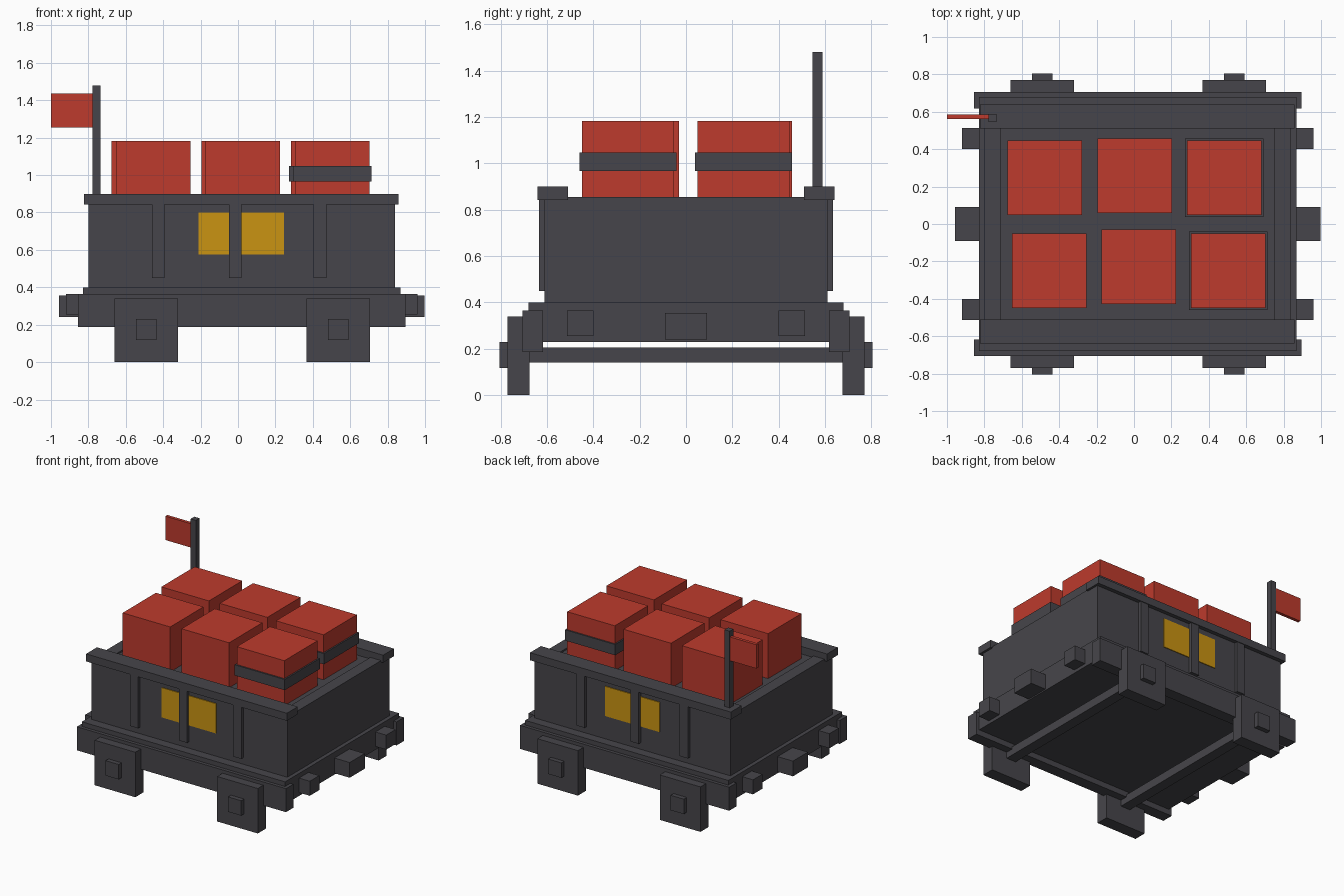
import bpy
import bmesh

default = bpy.data.objects.get("Cube")
if default:
    bpy.data.objects.remove(default, do_unlink=True)


def material(name, rgb):
    m = bpy.data.materials.new(name)
    m.use_nodes = True
    m.diffuse_color = (*rgb, 1)
    m.node_tree.nodes["Principled BSDF"].inputs["Base Color"].default_value = (*rgb, 1)
    return m


IRON = material("dark grey", (0.062, 0.060, 0.069))
RED = material("red", (0.51, 0.043, 0.026))
YELLOW = material("amber yellow", (0.59, 0.295, 0.006))


def box(name, x, y, z, mat=IRON):
    """Flat-faced box spanning the three (min, max) ranges."""
    bm = bmesh.new()
    bmesh.ops.create_cube(bm, size=1)
    for v in bm.verts:
        v.co = [r[0] if c < 0 else r[1] for c, r in zip(v.co, (x, y, z))]
    mesh = bpy.data.meshes.new(name)
    bm.to_mesh(mesh)
    bm.free()
    mesh.materials.append(mat)
    ob = bpy.data.objects.new(name, mesh)
    bpy.context.collection.objects.link(ob)
    return ob


def span(centre, half):
    return (centre - half, centre + half)


def side(s, inner, outer):
    """Range from inner to outer, on the side given by the sign s."""
    return tuple(sorted((s * inner, s * outer)))


MID = 0.02                      # lengthwise centre of the wagon
WHEELS = (-0.49, 0.535)         # wheel centres along x

# Chassis and body
box("chassis", span(MID, 0.85), (-0.68, 0.68), (0.23, 0.40))
box("body", span(MID, 0.82), (-0.61, 0.61), (0.40, 0.843))

for s, label in ((-1, "front"), (1, "back")):
    # Long beam, top rail, wall ribs and windows
    box(f"{label}_beam", span(MID, 0.875), side(s, 0.617, 0.705), (0.187, 0.365))
    box(f"{label}_rail", span(MID - 0.003, 0.84), side(s, 0.51, 0.64), (0.843, 0.90))
    for i, x in enumerate((-0.426, -0.015, 0.438)):
        box(f"{label}_rib_{i + 1}", span(x, 0.034), side(s, 0.60, 0.635), (0.45, 0.85))
    for part, x in (("a", (-0.21, -0.049)), ("b", (0.019, 0.246))):
        box(f"{label}_window_{part}", x, side(s, 0.608, 0.616), (0.575, 0.80), YELLOW)
    # Square wheels with hubs
    for i, x in enumerate(WHEELS):
        box(f"{label}_wheel_{i + 1}", span(x, 0.17), side(s, 0.675, 0.77), (0, 0.34))
        box(f"{label}_hub_{i + 1}", span(x, 0.055), side(s, 0.76, 0.805), (0.117, 0.23))

# Axles
for i, x in enumerate(WHEELS):
    box(f"axle_{i + 1}", span(x, 0.04), (-0.69, 0.69), (0.14, 0.205))

for s, label in ((-1, "right"), (1, "left")):
    # End boards, couplers and buffers
    ends = lambda a, b: tuple(sorted((MID + s * a, MID + s * b)))
    box(f"{label}_end_board", ends(0.73, 0.82), (-0.512, 0.512), (0.84, 0.855))
    box(f"{label}_coupler", ends(0.84, 0.978), (-0.09, 0.09), (0.24, 0.355))
    for t, where in ((-1, "front"), (1, "back")):
        box(f"{label}_{where}_buffer", ends(0.84, 0.94), side(t, 0.40, 0.513), (0.255, 0.365))

# Crates, the two at the left end strapped
CRATES = [(-0.477, 0.248, False), (0.004, 0.259, False), (0.482, 0.248, True),
          (-0.452, -0.25, False), (0.026, -0.229, False), (0.503, -0.25, True)]
for i, (x, y, strapped) in enumerate(CRATES):
    box(f"crate_{i + 1}", span(x, 0.199), span(y, 0.199), (0.84, 1.183), RED)
    if strapped:
        box(f"strap_{i + 1}", span(x, 0.21), span(y, 0.21), (0.967, 1.048))

# Flag
box("flag_pole", (-0.778, -0.735), (0.545, 0.589), (0.89, 1.48))
box("flag", (-1.0, -0.775), (0.561, 0.585), (1.255, 1.435), RED)
